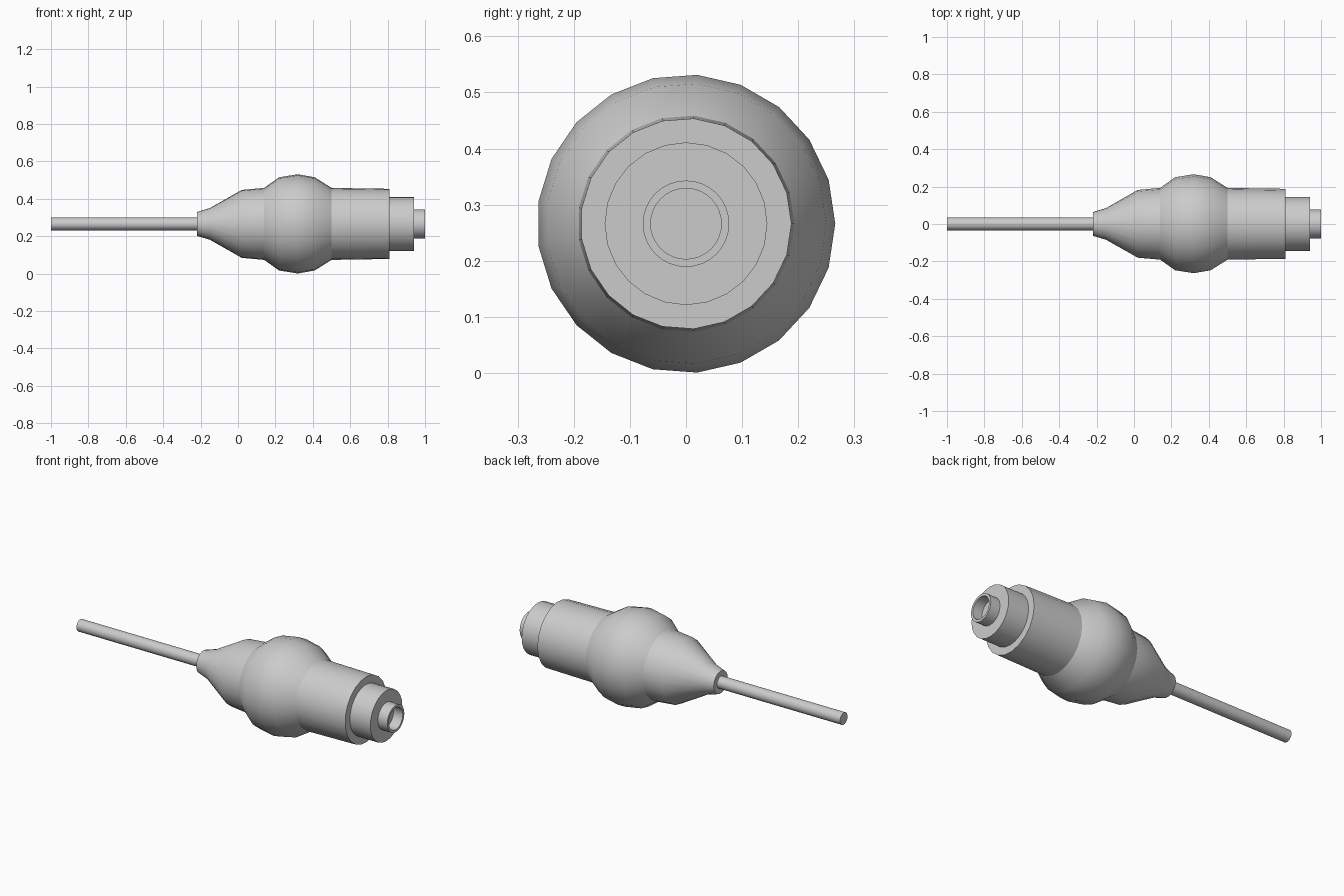
import bpy, bmesh, math

if "Cube" in bpy.data.objects:
    bpy.data.objects.remove(bpy.data.objects["Cube"])

AXIS_Z = 0.266


def lathe(name, profile, sides):
    """Revolve (x, radius) points around the x direction; radius 0 closes an end."""
    bm = bmesh.new()
    rings = []
    for x, r in profile:
        if r == 0:
            rings.append([bm.verts.new((x, 0, AXIS_Z))])
            continue
        ring = []
        for i in range(sides):
            a = 2 * math.pi * i / sides
            ring.append(bm.verts.new((x, r * math.cos(a), AXIS_Z + r * math.sin(a))))
        rings.append(ring)
    for a, b in zip(rings, rings[1:]):
        for i in range(sides):
            j = (i + 1) % sides
            quad = [a[i % len(a)], a[j % len(a)], b[j % len(b)], b[i % len(b)]]
            bm.faces.new(list(dict.fromkeys(quad)))
    bmesh.ops.recalc_face_normals(bm, faces=bm.faces)
    mesh = bpy.data.meshes.new(name)
    bm.to_mesh(mesh)
    bm.free()
    obj = bpy.data.objects.new(name, mesh)
    bpy.context.collection.objects.link(obj)
    bpy.ops.object.select_all(action='DESELECT')
    obj.select_set(True)
    bpy.context.view_layer.objects.active = obj
    bpy.ops.object.shade_smooth_by_angle(angle=math.radians(28))
    return obj


# Cable
lathe("cable", [(-1.0, 0), (-1.0, 0.034), (-0.21, 0.034), (-0.21, 0)], 24)

# Grip body: tapered strain relief, rounded bulge, straight barrel
lathe("grip_body", [
    (-0.22, 0), (-0.22, 0.064), (-0.15, 0.085), (0.02, 0.182), (0.14, 0.193),
    (0.22, 0.25), (0.32, 0.266), (0.41, 0.25), (0.50, 0.193),
    (0.81, 0.188), (0.81, 0)], 21)

# Stepped collar
lathe("collar", [(0.80, 0), (0.80, 0.145), (0.94, 0.145), (0.94, 0)], 24)

# Hollow plug tip
lathe("plug_tip", [(0.93, 0), (0.93, 0.077), (1.0, 0.077), (1.0, 0.063),
                   (0.941, 0.063), (0.941, 0)], 32)
